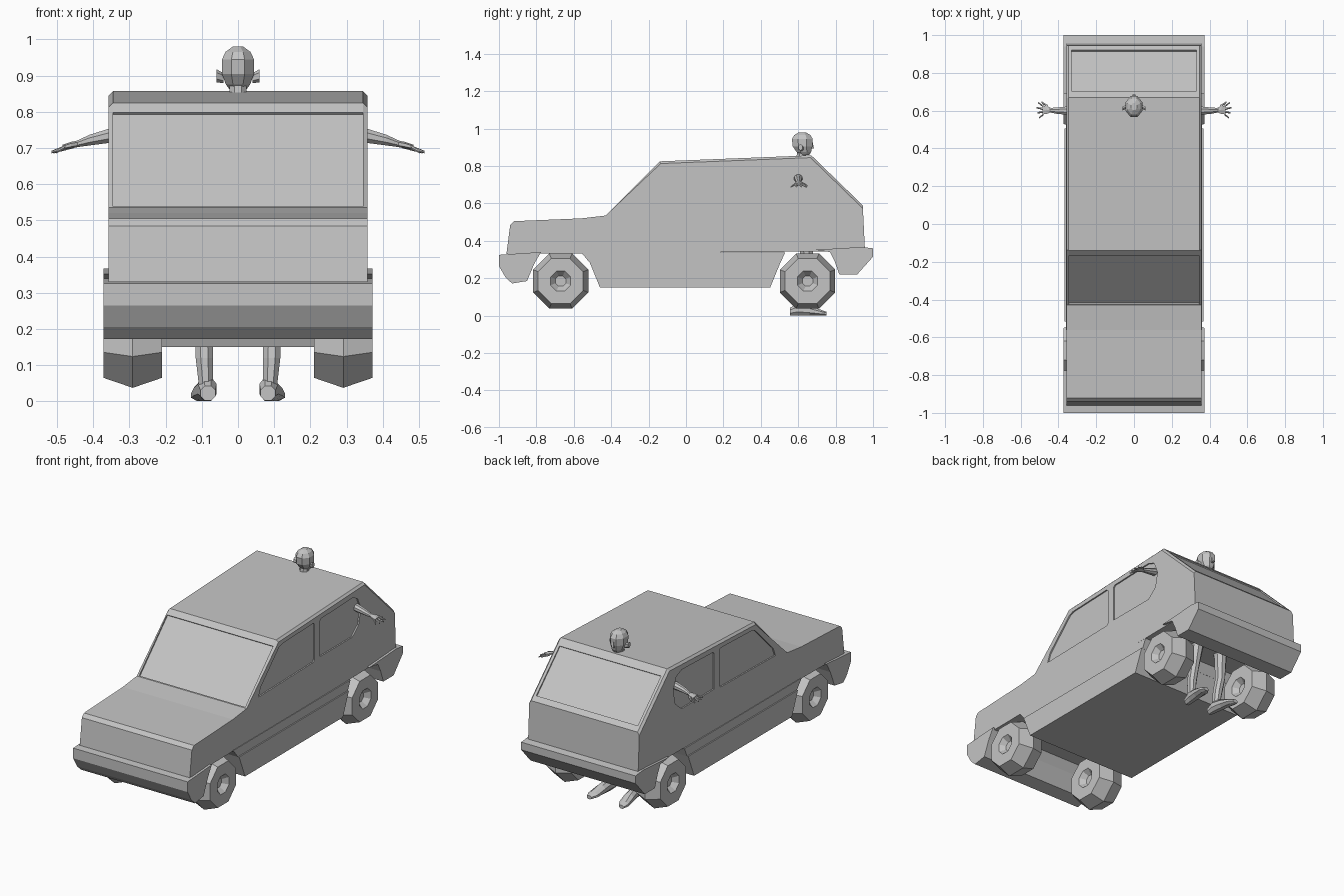
import bpy
import bmesh
import math
from mathutils import Vector

if "Cube" in bpy.data.objects:
    bpy.data.objects.remove(bpy.data.objects["Cube"], do_unlink=True)

GREY = (0.55, 0.55, 0.55, 1.0)
paint = bpy.data.materials.new("plain_grey")
paint.use_nodes = True
paint.diffuse_color = GREY
paint.node_tree.nodes["Principled BSDF"].inputs["Base Color"].default_value = GREY


def finish(name, bm):
    """Turn a bmesh into a flat shaded object."""
    bmesh.ops.recalc_face_normals(bm, faces=bm.faces)
    mesh = bpy.data.meshes.new(name)
    bm.to_mesh(mesh)
    bm.free()
    mesh.materials.append(paint)
    obj = bpy.data.objects.new(name, mesh)
    bpy.context.collection.objects.link(obj)
    return obj


def prism(name, profile, x0, x1, bevel_above=None):
    """Extrude a (y, z) profile across x, optionally chamfering its upper rims."""
    bm = bmesh.new()
    face = bm.faces.new([bm.verts.new((x0, y, z)) for y, z in profile])
    new = bmesh.ops.extrude_face_region(bm, geom=[face])["geom"]
    bmesh.ops.translate(bm, vec=(x1 - x0, 0, 0),
                        verts=[v for v in new if isinstance(v, bmesh.types.BMVert)])
    if bevel_above is not None:
        bmesh.ops.recalc_face_normals(bm, faces=bm.faces)
        rims = [e for e in bm.edges
                if abs(e.verts[0].co.x - e.verts[1].co.x) < 0.001
                and min(v.co.z for v in e.verts) > bevel_above]
        bmesh.ops.bevel(bm, geom=rims, offset=0.012, segments=1, affect="EDGES")
    return finish(name, bm)


def loft(name, axis, sections, sides=8):
    """Skin rings (x, y, z, radius_a, radius_b) that face along an axis."""
    u, v = {"x": ((0, 1, 0), (0, 0, 1)), "y": ((1, 0, 0), (0, 0, 1)),
            "z": ((1, 0, 0), (0, 1, 0))}[axis]
    bm = bmesh.new()
    rings = []
    for x, y, z, ra, rb in sections:
        ring = []
        for i in range(sides):
            t = (i + 0.5) * math.tau / sides
            ring.append(bm.verts.new(Vector((x, y, z)) + Vector(u) * ra * math.cos(t)
                                     + Vector(v) * rb * math.sin(t)))
        rings.append(ring)
    for a, b in zip(rings, rings[1:]):
        for i in range(sides):
            j = (i + 1) % sides
            bm.faces.new((a[i], a[j], b[j], b[i]))
    bm.faces.new(rings[0])
    bm.faces.new(rings[-1])
    return finish(name, bm)


def slanted(start, end, depth):
    """Thin slab profile along a sloping pane, sunk by depth."""
    a, b = Vector(start), Vector(end)
    d = (b - a).normalized()
    n = Vector((-d.y, d.x))
    return [a - n * depth, b - n * depth, b + n * 0.03, a + n * 0.03]


# Body shell
body = prism("body_shell", [(-0.96, 0.33), (-0.94, 0.485), (-0.92, 0.505), (-0.56, 0.52),
                            (-0.43, 0.535), (-0.14, 0.825), (0.67, 0.857), (0.945, 0.59),
                            (0.957, 0.345)], -0.358, 0.358, bevel_above=0.53)

# Recessed window panes
front_pane = [(-0.32, 0.56), (-0.30, 0.61), (-0.13, 0.78), (-0.10, 0.79),
              (0.19, 0.80), (0.20, 0.79), (0.20, 0.58), (0.19, 0.57)]
rear_pane = [(0.25, 0.58), (0.25, 0.79), (0.26, 0.80), (0.55, 0.81),
             (0.60, 0.79), (0.63, 0.72), (0.61, 0.63), (0.55, 0.58)]
cutters = [
    prism("windscreen_cutter", slanted((-0.425, 0.538), (-0.167, 0.798), 0.008), -0.345, 0.345),
    prism("rear_window_cutter", slanted((0.705, 0.825), (0.92, 0.614), 0.008), -0.33, 0.33)]
for s in (-1, 1):
    for pane in (front_pane, rear_pane):
        cutters.append(prism("side_window_cutter", pane, s * 0.35, s * 0.40))
for cutter in cutters:
    cutter.hide_render = True
    mod = body.modifiers.new("window", "BOOLEAN")
    mod.operation = "DIFFERENCE"
    mod.solver = "EXACT"
    mod.object = cutter
bpy.context.view_layer.update()
graph = bpy.context.evaluated_depsgraph_get()
cut_mesh = bpy.data.meshes.new_from_object(body.evaluated_get(graph))
body.modifiers.clear()
body.data = cut_mesh
for cutter in cutters:
    bpy.data.objects.remove(cutter, do_unlink=True)

# Lower body and bumpers
prism("sill", [(-0.515, 0.285), (-0.46, 0.15), (0.45, 0.15), (0.505, 0.285)], -0.368, 0.368)
prism("side_belt", [(-0.56, 0.338), (-0.515, 0.283), (0.505, 0.283), (0.53, 0.338)],
      -0.361, 0.361)
prism("front_bumper", [(-1.0, 0.325), (-1.0, 0.265), (-0.965, 0.205), (-0.93, 0.172),
                       (-0.85, 0.185), (-0.81, 0.28), (-0.775, 0.34)], -0.372, 0.372)
prism("rear_bumper", [(0.69, 0.352), (0.77, 0.34), (0.795, 0.29), (0.82, 0.22), (0.915, 0.22),
                      (1.0, 0.315), (1.0, 0.36), (0.94, 0.367)], -0.372, 0.372)

# Wheels with dished hubs on both faces
tread = [(0.05, 0.03), (0.081, 0.058), (0.081, 0.13), (0, 0.16),
         (-0.081, 0.13), (-0.081, 0.058), (-0.05, 0.03)]
for s, side in ((1, "left"), (-1, "right")):
    for y, end in ((-0.67, "front"), (0.65, "rear")):
        loft(f"{end}_{side}_wheel", "x",
             [(s * (0.291 + o), y, 0.185, r, r) for o, r in tread])

# Standing figure, facing the rear
loft("torso", "z", [(0, 0.63, 0.44, 0.10, 0.06), (0, 0.63, 0.58, 0.085, 0.05),
                    (0, 0.62, 0.72, 0.11, 0.06), (0, 0.61, 0.80, 0.07, 0.04)])
loft("neck", "z", [(0, 0.61, 0.78, 0.03, 0.03), (0, 0.62, 0.89, 0.024, 0.026)])
loft("head", "z", [(0, 0.635, 0.858, 0.022, 0.025), (0, 0.63, 0.875, 0.036, 0.042),
                   (0, 0.623, 0.905, 0.048, 0.057), (0, 0.622, 0.945, 0.048, 0.06),
                   (0, 0.622, 0.966, 0.037, 0.046), (0, 0.622, 0.98, 0.016, 0.02)])
loft("nose", "z", [(0, 0.675, 0.893, 0.011, 0.014), (0, 0.672, 0.925, 0.005, 0.008)], 4)

for s, side in ((1, "left"), (-1, "right")):
    loft(f"{side}_ear", "x", [(s * 0.04, 0.62, 0.893, 0.010, 0.014),
                              (s * 0.06, 0.612, 0.90, 0.013, 0.018)], 6)
    loft(f"{side}_arm", "x", [(s * 0.08, 0.61, 0.765, 0.035, 0.035),
                              (s * 0.22, 0.605, 0.76, 0.028, 0.028),
                              (s * 0.36, 0.60, 0.733, 0.023, 0.021),
                              (s * 0.41, 0.60, 0.722, 0.018, 0.016),
                              (s * 0.45, 0.603, 0.71, 0.012, 0.009)])
    loft(f"{side}_palm", "x", [(s * 0.44, 0.603, 0.712, 0.012, 0.009),
                               (s * 0.462, 0.605, 0.708, 0.026, 0.009),
                               (s * 0.485, 0.602, 0.702, 0.025, 0.007)], 6)
    for i in range(4):
        y = 0.582 + i * 0.0135
        reach = (0.503, 0.511, 0.515, 0.508)[i]
        loft(f"{side}_finger", "x", [(s * 0.478, y, 0.702, 0.007, 0.006),
                                     (s * reach, 2 * y - 0.602, 0.689, 0.004, 0.004)], 5)
    loft(f"{side}_thumb", "x", [(s * 0.455, 0.622, 0.706, 0.009, 0.007),
                                (s * 0.49, 0.646, 0.695, 0.005, 0.005)], 5)
    loft(f"{side}_leg", "z", [(s * 0.06, 0.63, 0.47, 0.055, 0.06),
                              (s * 0.085, 0.645, 0.33, 0.036, 0.036),
                              (s * 0.095, 0.63, 0.20, 0.027, 0.033),
                              (s * 0.093, 0.61, 0.12, 0.026, 0.03),
                              (s * 0.088, 0.60, 0.03, 0.02, 0.025)])
    loft(f"{side}_foot", "y", [(s * 0.083, 0.557, 0.022, 0.022, 0.022),
                               (s * 0.085, 0.60, 0.034, 0.028, 0.036),
                               (s * 0.092, 0.66, 0.027, 0.032, 0.029),
                               (s * 0.10, 0.72, 0.016, 0.032, 0.017),
                               (s * 0.105, 0.75, 0.011, 0.017, 0.011)])
